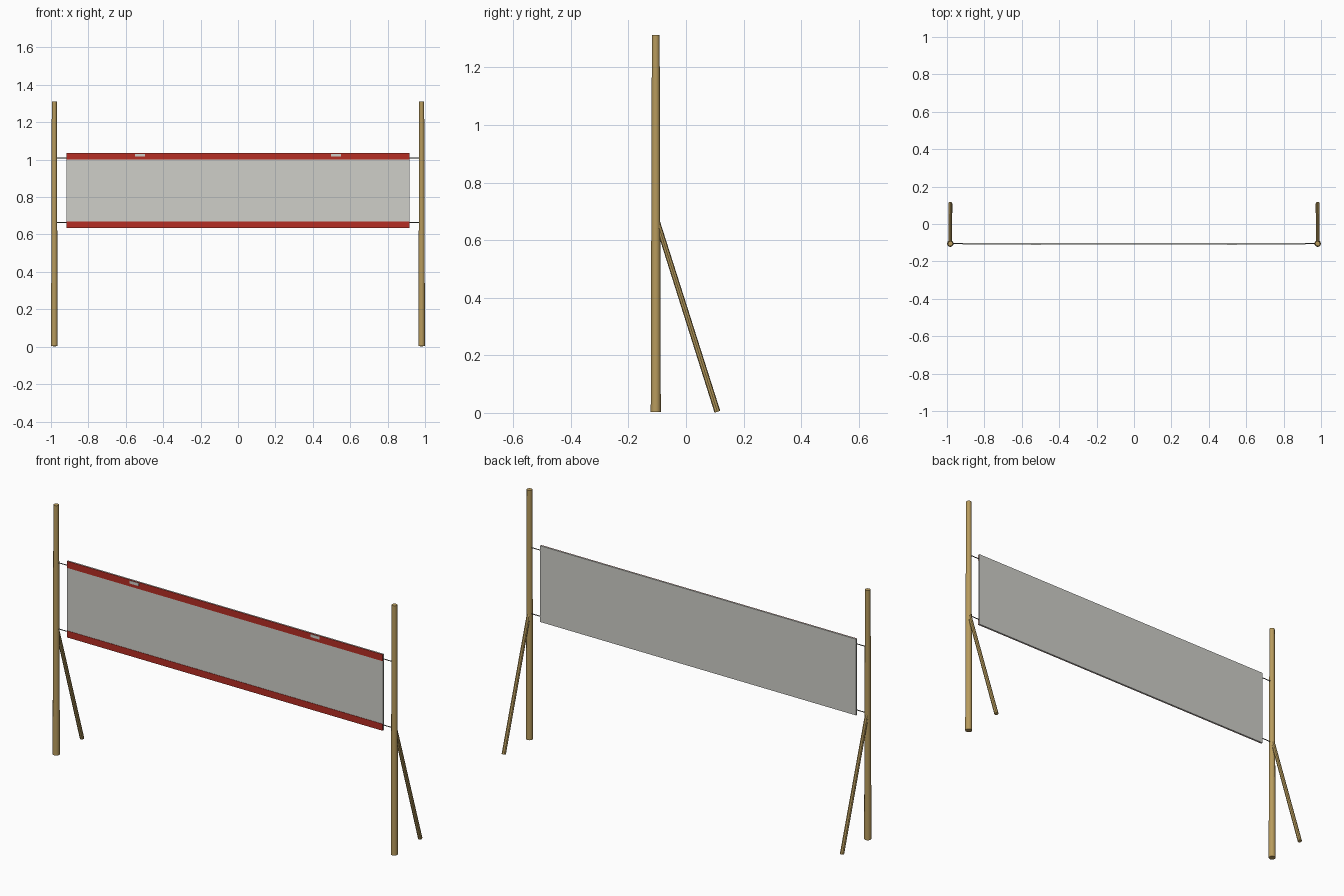
import bpy
from mathutils import Vector

if "Cube" in bpy.data.objects:
    bpy.data.objects.remove(bpy.data.objects["Cube"])


def material(name, rgb):
    m = bpy.data.materials.new(name)
    m.diffuse_color = (*rgb, 1)
    m.use_nodes = True
    m.node_tree.nodes["Principled BSDF"].inputs["Base Color"].default_value = m.diffuse_color
    return m


WOOD = material("wood", (0.48, 0.33, 0.11))
CLOTH = material("off_white_cloth", (0.62, 0.62, 0.58))
RED = material("red_trim", (0.46, 0.027, 0.017))
ROPE = material("dark_rope", (0.1, 0.1, 0.09))


def pole(name, a, b, r1, r2, mat, sides=12):
    """Tapered round bar from a to b."""
    a, b = Vector(a), Vector(b)
    bpy.ops.mesh.primitive_cone_add(vertices=sides, radius1=r1, radius2=r2,
                                    depth=(b - a).length, location=(a + b) / 2)
    ob = bpy.context.object
    ob.name = name
    ob.rotation_euler = (b - a).to_track_quat('Z', 'Y').to_euler()
    ob.data.materials.append(mat)
    bpy.ops.object.shade_smooth_by_angle()
    return ob


def box(name, x, y, z, mat):
    """Box given by its (min, max) on each axis."""
    bpy.ops.mesh.primitive_cube_add(size=1, location=[sum(r) / 2 for r in (x, y, z)])
    ob = bpy.context.object
    ob.name = name
    ob.scale = [r[1] - r[0] for r in (x, y, z)]
    ob.data.materials.append(mat)
    return ob


Y = -0.105   # plane of posts and banner
X = 0.982    # post position

# posts with a rear brace on each side
for side, s in (("left", -1), ("right", 1)):
    pole(side + "_post", (s * X, Y, 0.003), (s * X, Y, 1.312), 0.0175, 0.0135, WOOD)
    pole(side + "_brace", (s * X, 0.109, 0.004), (s * X, Y, 0.68), 0.0105, 0.0095, WOOD, 8)

# ropes carrying the banner
for name, z in (("top_rope", 1.01), ("bottom_rope", 0.663)):
    pole(name, (-X, Y + 0.001, z), (X, Y + 0.001, z), 0.0025, 0.0025, ROPE, 6)

# banner cloth
W = 0.917
box("banner", (-W, W), (-0.1085, -0.1005), (0.635, 1.035), CLOTH)

# red bands on the front
box("top_band", (-W, W), (-0.1105, -0.1085), (1.0, 1.035), RED)
box("bottom_band", (-W, W), (-0.1105, -0.1085), (0.635, 0.67), RED)

# light patches on the top band
for name, x in (("left_patch", -0.525), ("right_patch", 0.525)):
    box(name, (x - 0.027, x + 0.027), (-0.112, -0.1105), (1.016, 1.031), CLOTH)
